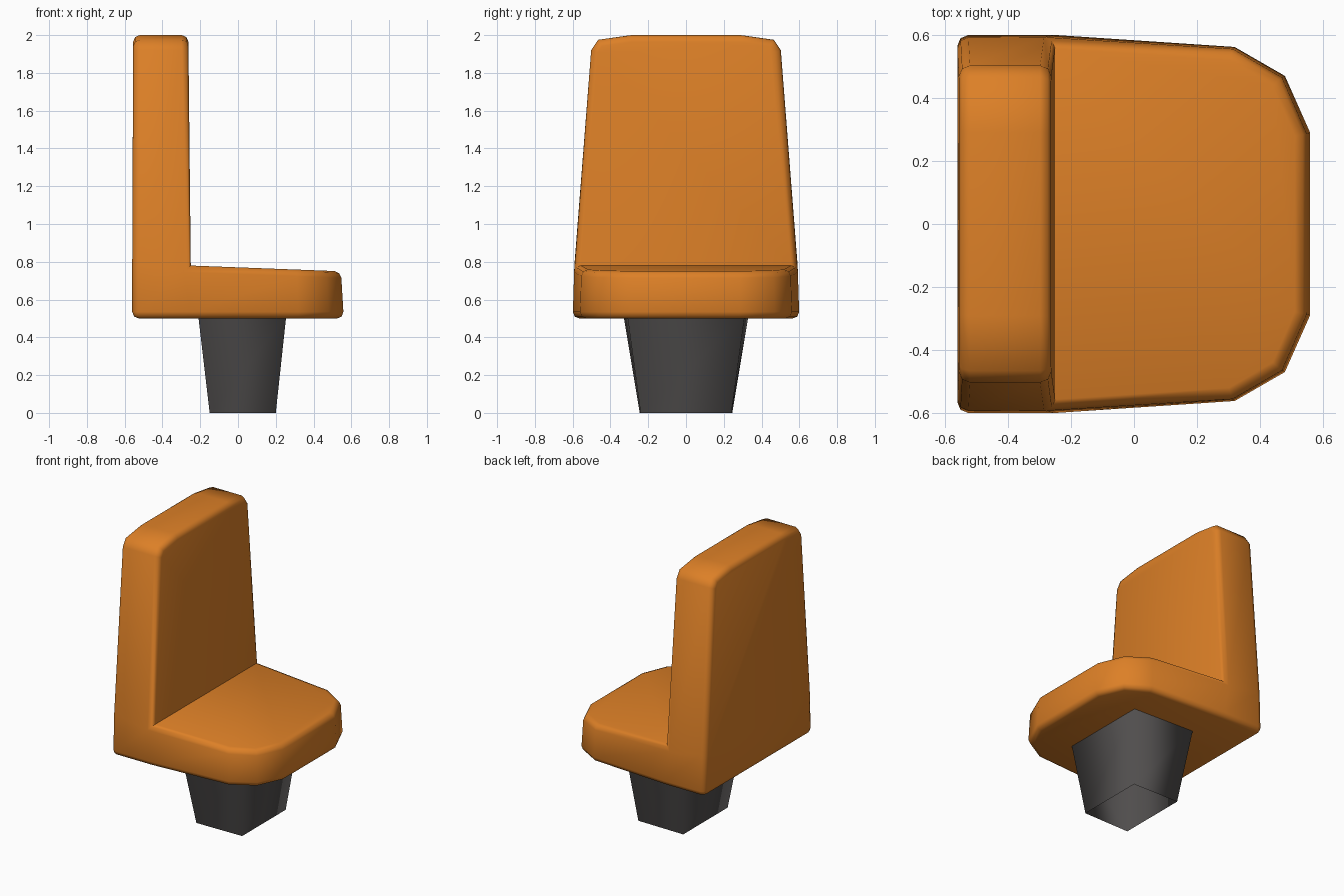
import bpy, bmesh, math

if "Cube" in bpy.data.objects:
    bpy.data.objects.remove(bpy.data.objects["Cube"])


def material(name, rgb):
    m = bpy.data.materials.new(name)
    m.diffuse_color = (*rgb, 1)
    m.use_nodes = True
    m.node_tree.nodes["Principled BSDF"].inputs["Base Color"].default_value = m.diffuse_color
    return m


def finish(bm, name, mat, angle):
    bmesh.ops.recalc_face_normals(bm, faces=bm.faces[:])
    me = bpy.data.meshes.new(name)
    bm.to_mesh(me)
    bm.free()
    me.materials.append(mat)
    ob = bpy.data.objects.new(name, me)
    bpy.context.collection.objects.link(ob)
    bpy.ops.object.select_all(action='DESELECT')
    ob.select_set(True)
    bpy.context.view_layer.objects.active = ob
    bpy.ops.object.shade_smooth_by_angle(angle=math.radians(angle))
    return ob


orange = material("orange upholstery", (0.72, 0.215, 0.02))
charcoal = material("charcoal base", (0.082, 0.077, 0.076))

# Seat with backrest: one L-shaped shell
bm = bmesh.new()
half = [(-0.56, 0.60), (-0.25, 0.60), (0.32, 0.562), (0.48, 0.47), (0.56, 0.29)]
outline = [(x, -y) for x, y in half] + half[::-1]
n = len(outline)
low = [bm.verts.new((x, y, 0.5)) for x, y in outline]
top = [bm.verts.new((x - 0.015 * max(0, x) / 0.56, y * 0.985, 0.78 - 0.0375 * (x + 0.25)
                     if x > -0.5 else 0.78)) for x, y in outline]
bm.faces.new(low)
for i in range(n):
    j = (i + 1) % n
    if i != n - 1:
        bm.faces.new((low[i], low[j], top[j], top[i]))
bm.faces.new(top[1:n - 1])                      # cushion top

# Backrest: tapered arch outline rising from the rear of the seat
arch = [(-0.502, 1.92), (-0.465, 1.975), (-0.29, 2.0), (0.29, 2.0), (0.465, 1.975), (0.502, 1.92)]
rear = [top[0]] + [bm.verts.new((-0.555, y, z)) for y, z in arch] + [top[-1]]
front = [top[1]] + [bm.verts.new((-0.25 - 0.013 * (z - 0.78) / 1.22, y, z)) for y, z in arch] + [top[-2]]
for a in range(len(rear) - 1):
    bm.faces.new((rear[a], rear[a + 1], front[a + 1], front[a]))
bm.faces.new(front)
bm.faces.new(rear)
bm.faces.new((low[0], top[0], top[-1], low[-1]))
bmesh.ops.recalc_face_normals(bm, faces=bm.faces[:])

# Round the convex outer edges, leaving the crease and the arch corners
round_edges = []
for e in bm.edges:
    a, b = e.verts
    along_x = abs(a.co.x - b.co.x) > 0.2 and min(a.co.z, b.co.z) > 1.8
    if not along_x and e.calc_face_angle_signed() > math.radians(40):
        round_edges.append(e)
bmesh.ops.bevel(bm, geom=round_edges, offset=0.035, offset_type='OFFSET', segments=2,
                profile=0.5, affect='EDGES', clamp_overlap=True)
finish(bm, "seat_and_backrest", orange, 60)

# Base: open four-sided tapered pedestal
bm = bmesh.new()
rings = []
for z, x0, x1, y0, y1 in [(0, -0.15, 0.20, 0.245, 0.24), (0.51, -0.21, 0.255, 0.33, 0.31)]:
    rings.append([bm.verts.new((x, y, z)) for x, y in ((x0, -y0), (x1, -y1), (x1, y1), (x0, y0))])
for i in range(4):
    j = (i + 1) % 4
    bm.faces.new((rings[0][i], rings[0][j], rings[1][j], rings[1][i]))
finish(bm, "pedestal_base", charcoal, 100)
